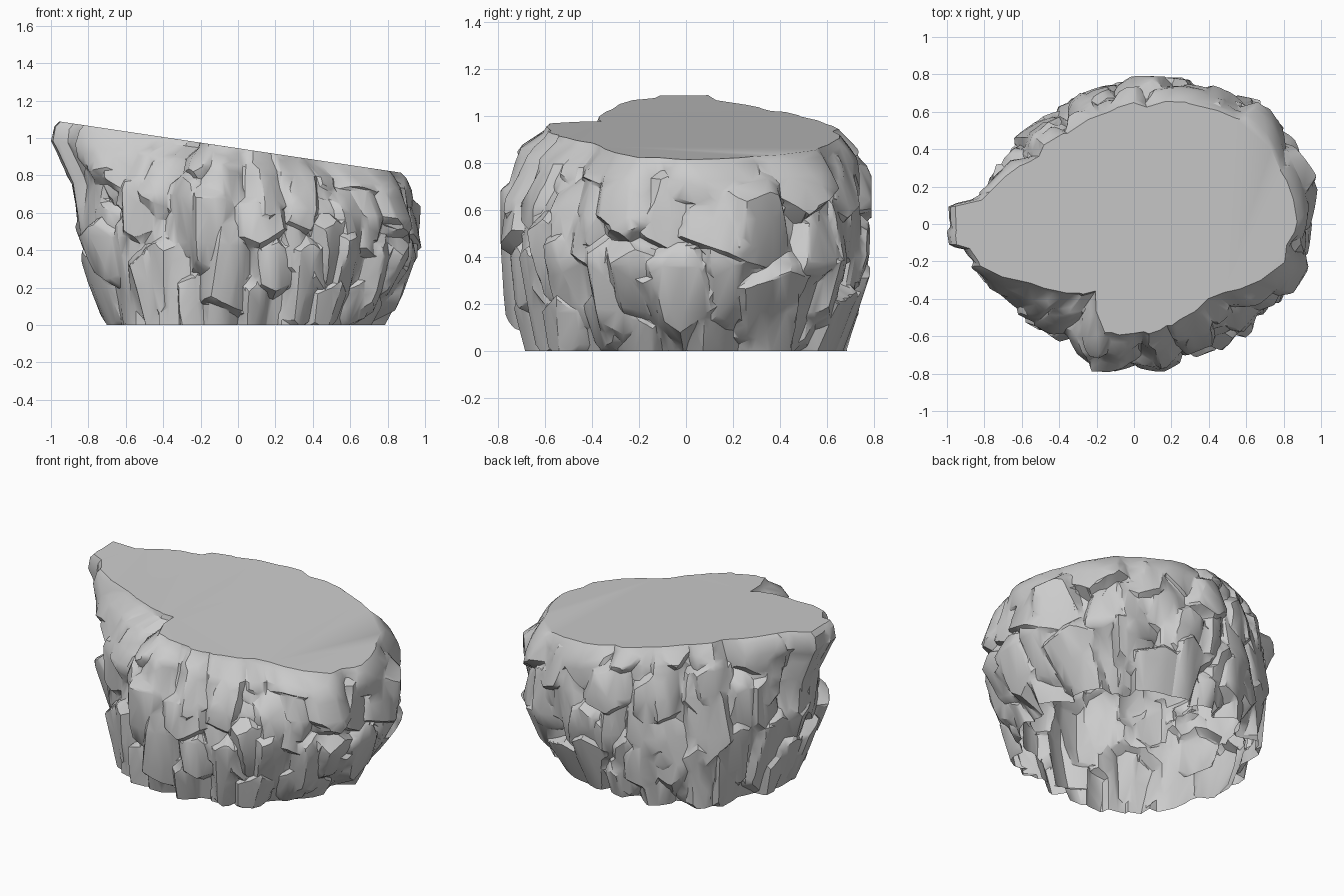
import bpy, bmesh, math, random

if "Cube" in bpy.data.objects:
    bpy.data.objects.remove(bpy.data.objects["Cube"])

random.seed(8)
COLS, ROWS = 340, 70

# Radii every 15 degrees, counter-clockwise from +x: top rim and widest girth
RIM = [.88, .87, .85, .82, .74, .68, .65, .63, .62, .63, .67, .78,
       .95, .88, .64, .54, .43, .61, .61, .60, .58, .58, .69, .84]
GIRTH = [.94, .95, .94, .90, .82, .79, .77, .76, .735, .725, .75, .80,
         .84, .83, .79, .74, .72, .78, .78, .77, .77, .81, .88, .94]


def around(table, a):
    f = (a / (2 * math.pi) * len(table)) % len(table)
    i = int(f)
    t = f - i
    return table[i] * (1 - t) + table[(i + 1) % len(table)] * t


def profile(a, v):
    # Blunt overhanging prow on the left
    prow = .98 - 2.6 * max(0, abs(a - math.pi - .01) - .11)
    rim, mid = max(around(RIM, a), prow), around(GIRTH, a)
    base = 1 / math.hypot(math.cos(a) / (.75 if math.cos(a) > 0 else .72),
                          math.sin(a) / .68)
    shoulder = max(rim * 1.03, .5 * (rim + mid))
    keys = [(0, base), (.2, base * .5 + mid * .5), (.45, mid),
            (.7, max(mid * .99, shoulder - .11)), (.9, shoulder),
            (.97, rim * 1.01), (1, rim * .98)]
    for (v0, r0), (v1, r1) in zip(keys, keys[1:]):
        if v <= v1:
            return r0 + (r1 - r0) * (v - v0) / (v1 - v0)
    return rim


# Rock chunks: irregular upright slabs with a ridge, laid over the wall
class Chunk:
    def __init__(self, u, z):
        self.u, self.z = u, z
        w, h = random.uniform(.06, .13), random.uniform(.12, .26)
        self.lift = random.uniform(-.03, .04)
        self.tu, self.tz = random.uniform(-.4, .4), random.uniform(-.18, .18)
        self.ridge = random.uniform(.1, .6)
        self.lean = random.gauss(0, .3)
        self.sides = []
        for k in range(6):
            t = k * math.pi / 3 + random.uniform(-.25, .25)
            c, s = math.cos(t), math.sin(t)
            reach = math.hypot(w * c, h * s) * random.uniform(.85, 1.1)
            self.sides.append((c, s, reach, random.uniform(.8, 2.4)))

    def height(self, u, z):
        p = (u - self.u + .5 * LOOP) % LOOP - .5 * LOOP
        q = z - self.z
        if abs(p) > .25 or abs(q) > .36:
            return -1
        top = self.lift + self.tu * p + self.tz * q
        top -= self.ridge * max(0, p + self.lean * q)
        return top - max(0, max((c * p + s * q - r) * k
                                for c, s, r, k in self.sides))


LOOP = 2 * math.pi * .8
chunks = [Chunk((i + random.uniform(-.5, .5)) * LOOP / 28,
                (j + random.uniform(0, 1)) * .21 - .03)
          for i in range(28) for j in range(5)]

# Wall: stacked rings from the ground to the sloping rim
bm = bmesh.new()
rings = []
for j in range(ROWS + 1):
    v = j / ROWS
    ring = []
    for i in range(COLS):
        a = 2 * math.pi * i / COLS
        r = profile(a, v)
        bump = max(-.06, max(c.height(a * .8, v * .95) for c in chunks))
        r += (bump - .01) * (1 - .75 * max(0, (v - .85) / .15))
        # Keep within the measured plan
        x = max(-1, min(1, r * math.cos(a)))
        y = max(-.79, min(.79, r * math.sin(a)))
        # The rim sags slightly where it rolls over the edge
        z = v * (.945 - .15 * x)
        ring.append(bm.verts.new((x, y, z)))
    rings.append(ring)
for lo, hi in zip(rings, rings[1:]):
    for i in range(COLS):
        k = (i + 1) % COLS
        bm.faces.new((lo[i], lo[k], hi[k], hi[i]))
# Flat sloping plateau; the underside stays open
bm.faces.new(rings[-1])
bmesh.ops.triangulate(bm, faces=bm.faces[:])

mesh = bpy.data.meshes.new("rock_plateau")
bm.to_mesh(mesh)
bm.free()
rock = bpy.data.objects.new("rock_plateau", mesh)
bpy.context.collection.objects.link(rock)

# Reduce to chiselled facets
dec = rock.modifiers.new("facets", 'DECIMATE')
dec.ratio = .1
bpy.context.view_layer.objects.active = rock
rock.select_set(True)
bpy.ops.object.modifier_apply(modifier=dec.name)
bpy.ops.object.shade_smooth_by_angle(angle=math.radians(32))
